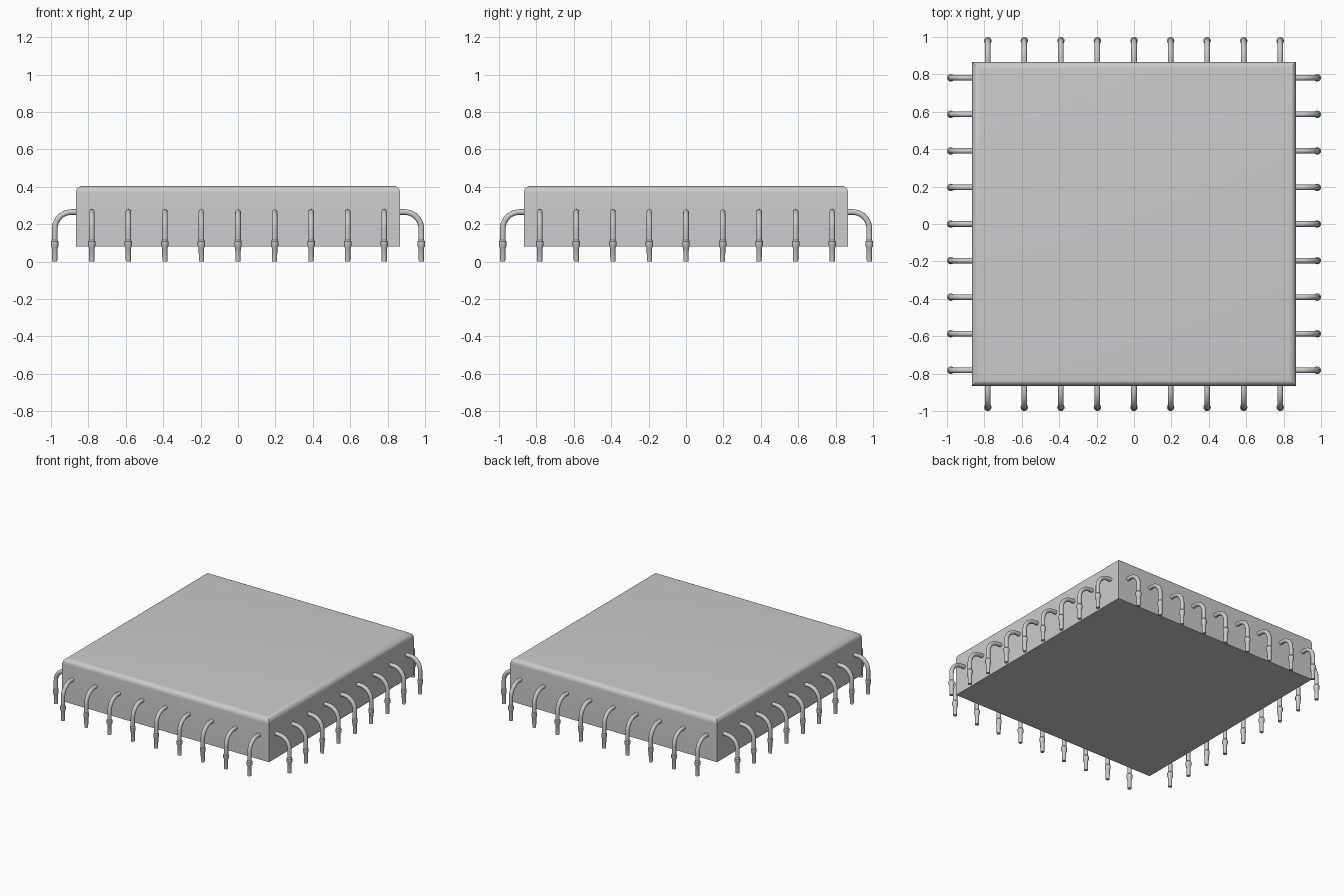
import bpy, bmesh, math
from mathutils import Vector, Matrix

cube = bpy.data.objects.get("Cube")
if cube:
    bpy.data.objects.remove(cube, do_unlink=True)

HALF, BOTTOM, TOP = 0.867, 0.08, 0.405
PIN_R, COLLAR_R, SIDES = 0.015, 0.02, 16
PITCH, REACH, PIN_Z, BEND = 0.1955, 0.98, 0.265, 0.09


def make_material(name, value):
    mat = bpy.data.materials.new(name)
    mat.use_nodes = True
    color = (value, value, value, 1)
    mat.diffuse_color = color
    mat.node_tree.nodes["Principled BSDF"].inputs["Base Color"].default_value = color
    return mat


grey = make_material("light grey", 0.6)


def finish(bm, name):
    bmesh.ops.recalc_face_normals(bm, faces=bm.faces)
    mesh = bpy.data.meshes.new(name)
    bm.to_mesh(mesh)
    bm.free()
    mesh.materials.append(grey)
    obj = bpy.data.objects.new(name, mesh)
    bpy.context.collection.objects.link(obj)
    bpy.ops.object.select_all(action="DESELECT")
    bpy.context.view_layer.objects.active = obj
    obj.select_set(True)
    bpy.ops.object.shade_smooth_by_angle(angle=math.radians(30))
    return obj


# Package body: square slab with rounded, mitred top edges
bm = bmesh.new()
bmesh.ops.create_cube(bm, size=1)
bmesh.ops.scale(bm, vec=(2 * HALF, 2 * HALF, TOP - BOTTOM), verts=bm.verts)
bmesh.ops.translate(bm, vec=(0, 0, (TOP + BOTTOM) / 2), verts=bm.verts)
rim = [e for e in bm.edges if all(v.co.z > TOP - 0.01 for v in e.verts)]
bmesh.ops.bevel(bm, geom=rim, offset=0.038, segments=8, profile=0.5, affect="EDGES")
finish(bm, "package_body")

# Pin path: (outward, height, radius, direction angle of travel)
path = [(HALF - 0.02, PIN_Z, PIN_R, 0)]
for i in range(11):
    a = math.radians(9 * i)
    path.append((REACH - BEND + BEND * math.sin(a),
                 PIN_Z - BEND + BEND * math.cos(a), PIN_R, a))
for z, r in ((0.115, PIN_R), (0.108, COLLAR_R), (0.083, COLLAR_R),
             (0.074, PIN_R), (0, 0.0135)):
    path.append((REACH, z, r, math.pi / 2))


def sweep_pin(bm, matrix):
    rings = []
    for u, z, r, a in path:
        across = Vector((math.sin(a), 0, math.cos(a)))
        ring = []
        for k in range(SIDES):
            t = 2 * math.pi * k / SIDES
            p = Vector((u, 0, z)) + r * (math.cos(t) * across
                                         + math.sin(t) * Vector((0, 1, 0)))
            ring.append(bm.verts.new(matrix @ p))
        rings.append(ring)
    for a, b in zip(rings, rings[1:]):
        for k in range(SIDES):
            n = (k + 1) % SIDES
            bm.faces.new((a[k], a[n], b[n], b[k]))
    bm.faces.new(rings[0])
    bm.faces.new(rings[-1])


# Nine bent pins along each of the four sides
for side, name in enumerate(("left_pins", "back_pins", "right_pins", "front_pins")):
    bm = bmesh.new()
    turn = Matrix.Rotation(side * math.pi / 2, 4, "Z")
    for i in range(-4, 5):
        sweep_pin(bm, turn @ Matrix.Translation((0, i * PITCH, 0)))
    finish(bm, name)
